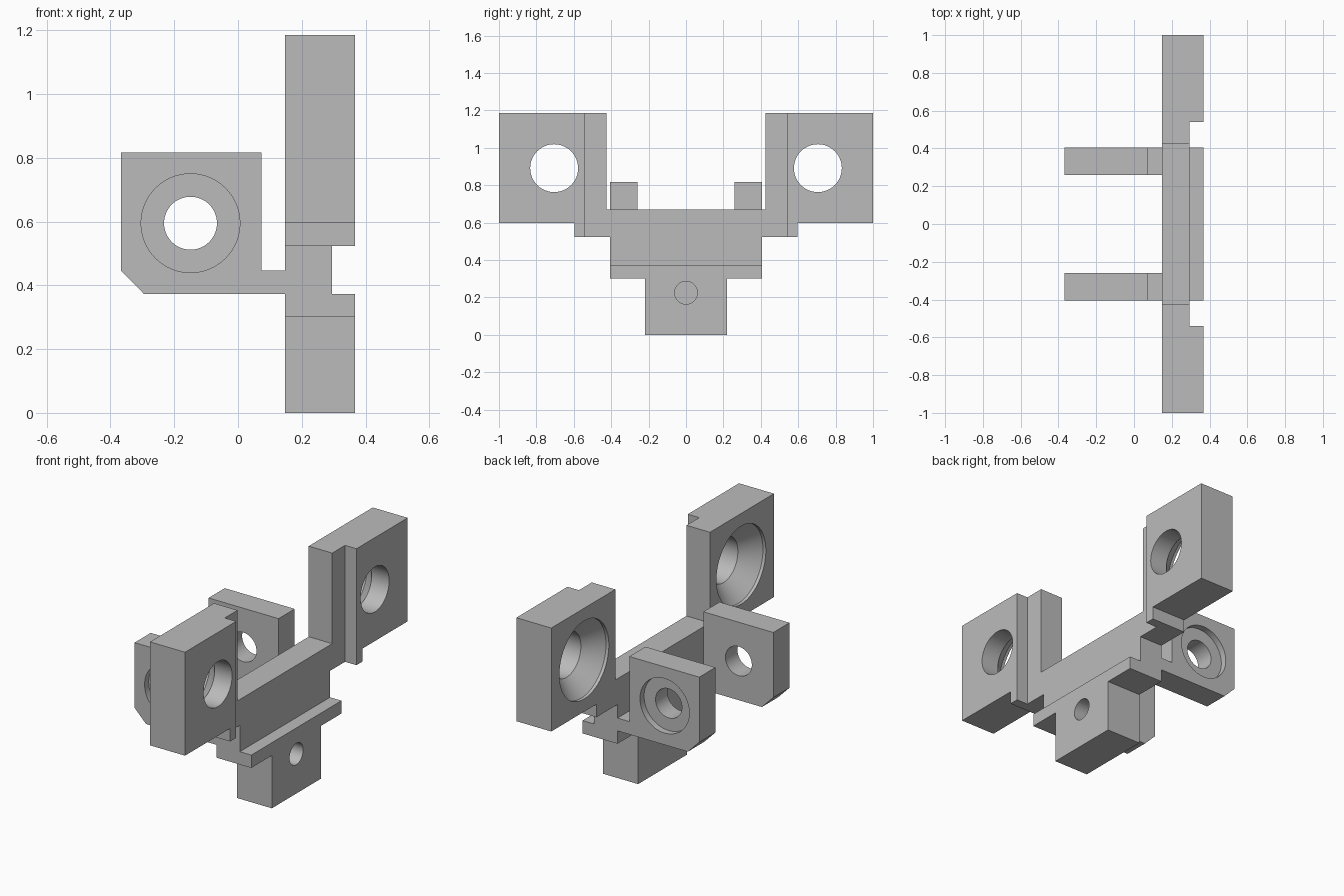
import bpy
import bmesh
from math import radians, cos, sin, tau
from mathutils import Vector

cube = bpy.data.objects.get("Cube")
if cube:
    bpy.data.objects.remove(cube, do_unlink=True)

grey = bpy.data.materials.new("plain grey")
grey.use_nodes = True
colour = (0.5, 0.5, 0.5, 1)
grey.diffuse_color = colour
grey.node_tree.nodes["Principled BSDF"].inputs["Base Color"].default_value = colour


def make_object(name, rings):
    """Skin a stack of equal rings and cap both ends."""
    bm = bmesh.new()
    loops = [[bm.verts.new(p) for p in ring] for ring in rings]
    n = len(loops[0])
    for a, b in zip(loops, loops[1:]):
        for i in range(n):
            j = (i + 1) % n
            bm.faces.new((a[i], a[j], b[j], b[i]))
    bm.faces.new(loops[0])
    bm.faces.new(loops[-1])
    bmesh.ops.recalc_face_normals(bm, faces=bm.faces)
    mesh = bpy.data.meshes.new(name)
    bm.to_mesh(mesh)
    bm.free()
    mesh.materials.append(grey)
    obj = bpy.data.objects.new(name, mesh)
    bpy.context.collection.objects.link(obj)
    return obj


def prism(name, outline, axis, start, end):
    """Extrude a 2D outline along x (outline in y, z) or y (outline in x, z)."""
    def place(u, v, t):
        return (t, u, v) if axis == "x" else (u, t, v)
    return make_object(name, [[place(u, v, t) for u, v in outline] for t in (start, end)])


def hole_cutter(axis, u, v, steps, sides=64):
    """Turned cutter; steps are (position along axis, radius)."""
    rings = []
    for t, r in steps:
        ring = []
        for i in range(sides):
            a = tau * i / sides
            p, q = u + r * cos(a), v + r * sin(a)
            ring.append((t, p, q) if axis == "x" else (p, t, q))
        rings.append(ring)
    return make_object("cutter", rings)


def cut(obj, cutters):
    for cutter in cutters:
        cutter.hide_render = True
        mod = obj.modifiers.new("cut", "BOOLEAN")
        mod.operation = "DIFFERENCE"
        mod.solver = "EXACT"
        mod.object = cutter
        bpy.context.view_layer.objects.active = obj
        bpy.ops.object.modifier_apply(modifier=mod.name)
        bpy.data.objects.remove(cutter, do_unlink=True)


def finish(obj):
    bpy.ops.object.select_all(action="DESELECT")
    obj.select_set(True)
    bpy.context.view_layer.objects.active = obj
    bpy.ops.object.shade_smooth_by_angle(angle=radians(25))


BACK, STEP, FACE = 0.147, 0.295, 0.367

# Main plate: lower tab, crossbar and two raised wings
half = [(0.22, 0), (0.22, 0.3), (0.405, 0.3), (0.405, 0.523), (0.595, 0.523),
        (0.595, 0.597), (1, 0.597), (1, 1.185), (0.425, 1.185), (0.425, 0.67)]
outline = half + [(-y, z) for y, z in reversed(half)]
plate = prism("mounting_plate", outline, "x", BACK, FACE)

# Recess across the crossbar, blind tab hole, countersunk wing holes
recess = [(-0.54, 0.373), (0.54, 0.373), (0.54, 1.3), (-0.54, 1.3)]
cutters = [prism("cutter", recess, "x", STEP, 0.5),
           hole_cutter("x", 0, 0.225, [(0.22, 0.061), (0.4, 0.061)])]
for side in (-1, 1):
    cutters.append(hole_cutter("x", side * 0.705, 0.891, [
        (BACK - 0.05, 0.222), (BACK + 0.018, 0.222),
        (BACK + 0.11, 0.128), (FACE + 0.05, 0.128)]))
cut(plate, cutters)
finish(plate)

# Two pivot ears with a short arm, chamfered corner and outer counterbore
ear_outline = [(BACK, 0.373), (BACK, 0.446), (0.073, 0.446), (0.073, 0.816),
               (-0.367, 0.816), (-0.367, 0.446), (-0.295, 0.373)]
for name, side in (("front_ear", -1), ("back_ear", 1)):
    ear = prism(name, ear_outline, "y", side * 0.26, side * 0.405)
    bore = hole_cutter("y", -0.149, 0.595, [
        (side * 0.2, 0.083), (side * 0.368, 0.083),
        (side * 0.368, 0.155), (side * 0.45, 0.155)])
    cut(ear, [bore])
    finish(ear)
